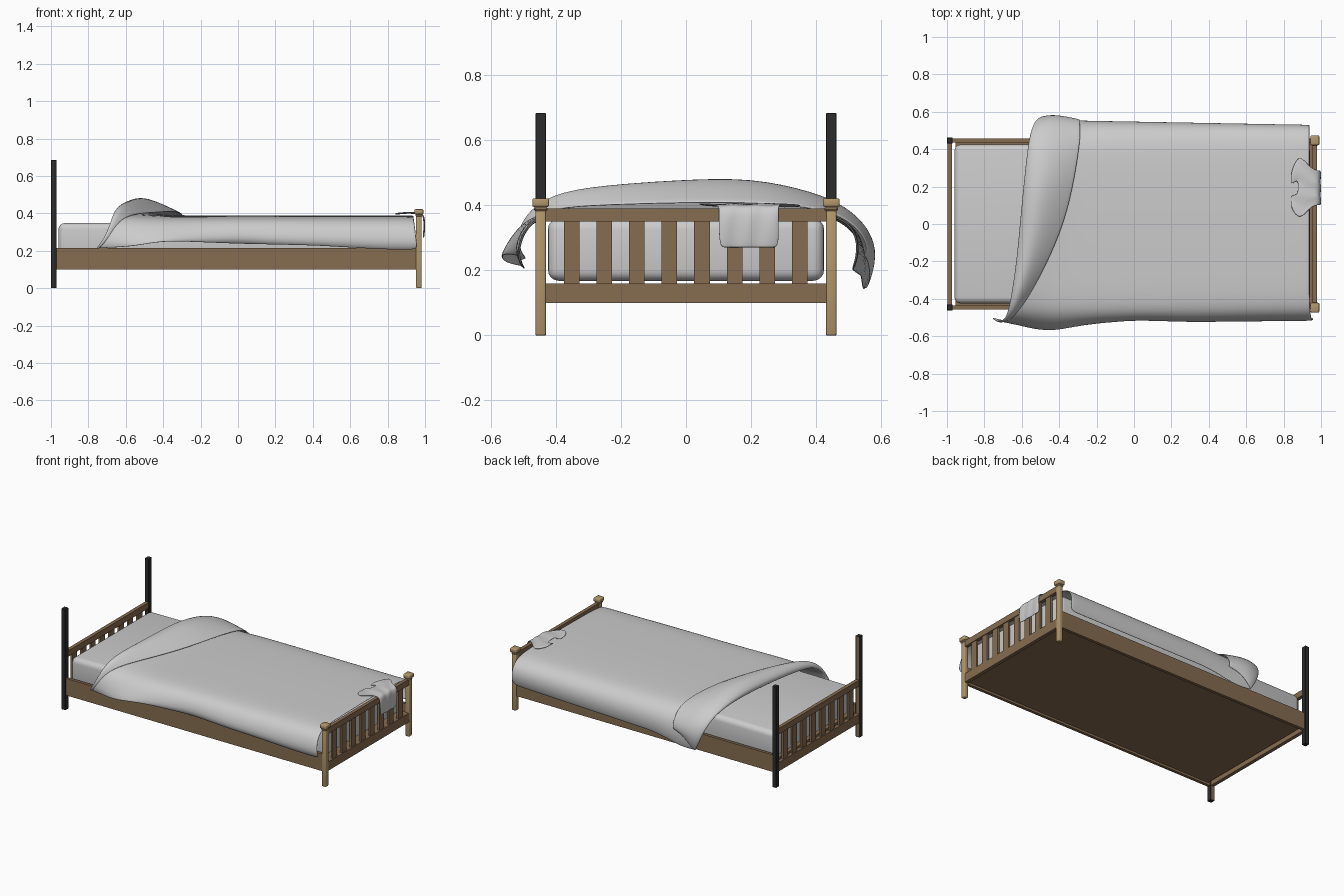
import bpy, bmesh, math
from mathutils import Vector

if "Cube" in bpy.data.objects:
    bpy.data.objects.remove(bpy.data.objects["Cube"])


def material(name, r, g, b):
    m = bpy.data.materials.new(name)
    m.use_nodes = True
    m.diffuse_color = (r, g, b, 1)
    m.node_tree.nodes["Principled BSDF"].inputs["Base Color"].default_value = (r, g, b, 1)
    return m


WOOD = material("brown wood", 0.24, 0.15, 0.082)
TAN = material("light wood", 0.44, 0.31, 0.15)
DARK = material("dark metal", 0.025, 0.025, 0.025)
CLOTH = material("grey cloth", 0.6, 0.6, 0.6)


def finish(name, bm, mat, smooth=True):
    bmesh.ops.recalc_face_normals(bm, faces=bm.faces)
    mesh = bpy.data.meshes.new(name)
    bm.to_mesh(mesh)
    bm.free()
    mesh.materials.append(mat)
    ob = bpy.data.objects.new(name, mesh)
    bpy.context.collection.objects.link(ob)
    if smooth:
        for p in mesh.polygons:
            p.use_smooth = True
    return ob


def box(name, xs, ys, zs, mat, bevel=0.0, segments=1):
    bm = bmesh.new()
    bmesh.ops.create_cube(bm, size=1)
    for v in bm.verts:
        v.co = Vector([(a + b) / 2 + c * (b - a) for (a, b), c in zip((xs, ys, zs), v.co)])
    if bevel:
        bmesh.ops.bevel(bm, geom=bm.edges[:], offset=bevel, segments=segments,
                        affect='EDGES', profile=0.5)
    return finish(name, bm, mat, segments > 1)


def curve(points, t):
    """Linear lookup in a short list of (t, value) pairs."""
    if t <= points[0][0]:
        return points[0][1]
    for (a, p), (b, q) in zip(points, points[1:]):
        if t <= b:
            return p + (q - p) * (t - a) / (b - a)
    return points[-1][1]


def sheet(name, rows, thickness, skip=()):
    """Soft cloth lofted through rows of points."""
    bm = bmesh.new()
    grid = [[bm.verts.new(p) for p in row] for row in rows]
    for i in range(len(grid) - 1):
        for j in range(len(grid[0]) - 1):
            if (i, j) not in skip:
                bm.faces.new((grid[i][j], grid[i][j + 1], grid[i + 1][j + 1], grid[i + 1][j]))
    bmesh.ops.delete(bm, geom=[v for v in bm.verts if not v.link_faces], context='VERTS')
    ob = finish(name, bm, CLOTH)
    solid = ob.modifiers.new("thickness", 'SOLIDIFY')
    solid.thickness = thickness
    solid.offset = 0
    ob.modifiers.new("softness", 'SUBSURF').levels = 2
    ob.modifiers["softness"].render_levels = 2


# Posts
for side, s in (("right", -1), ("left", 1)):
    y = 0.447 * s
    head = box(f"{side}_head_post", (-1, -0.97), (y - 0.016, y + 0.016), (0, 0.685), DARK, 0.002)
    if s < 0:
        # the right post has a wooden inner face
        head.data.materials.append(WOOD)
        for p in head.data.polygons:
            p.material_index = int(p.normal.y > 0.9)
    box(f"{side}_foot_post", (0.952, 0.982), (y - 0.016, y + 0.016), (0, 0.39), TAN, 0.005, 2)
    box(f"{side}_foot_post_cap", (0.943, 0.991), (y - 0.026, y + 0.026), (0.395, 0.422), TAN, 0.006, 2)
    box(f"{side}_foot_post_neck", (0.948, 0.986), (y - 0.021, y + 0.021), (0.382, 0.397), TAN, 0.005)
    box(f"{side}_side_rail", (-0.97, 0.955), (y - 0.01, y + 0.01), (0.1, 0.215), WOOD)

# Headboard and footboard
for end, x in (("head", -0.985), ("foot", 0.967)):
    box(f"{end}_top_rail", (x - 0.012, x + 0.012), (-0.435, 0.435), (0.35, 0.39), WOOD)
    box(f"{end}_lower_rail", (x - 0.012, x + 0.012), (-0.435, 0.435), (0.1, 0.16), WOOD)
    for i in range(8):
        y = -0.352 + i * 0.1003
        box(f"{end}_slat_{i + 1}", (x - 0.007, x + 0.007), (y - 0.024, y + 0.024),
            (0.15, 0.36), WOOD)

# Base panel and mattress, which is a little lower at the head
box("base_panel", (-0.955, 0.957), (-0.44, 0.44), (0.115, 0.16), WOOD)
mattress = box("mattress", (-0.96, 0.94), (-0.425, 0.425), (0.168, 0.36), CLOTH, 0.034, 4)
for v in mattress.data.vertices:
    if v.co.x < 0 and v.co.z > 0.3:
        v.co.z -= 0.012

# Blanket: cross-section from the right hem to the left hem as (y, z)
SECTION = [(-0.5, 0.225), (-0.522, 0.255), (-0.508, 0.315), (-0.468, 0.362), (-0.385, 0.38),
           (-0.2, 0.383), (0, 0.386), (0.2, 0.385), (0.385, 0.38), (0.475, 0.364),
           (0.53, 0.318), (0.545, 0.25), (0.53, 0.19)]
LAST = len(SECTION) - 1
FOLD_X = [-0.755, -0.725, -0.69, -0.67, -0.65, -0.62, -0.6, -0.58, -0.56, -0.545,
          -0.52, -0.49, -0.45]
FLAP_WIDTH = [0.01, 0.015, 0.02, 0.045, 0.09, 0.16, 0.225, 0.255, 0.265, 0.26, 0.23, 0.2, 0.16]
LIFT = [0.005, 0.005, 0.008, 0.028, 0.062, 0.08, 0.09, 0.097, 0.06, 0.04, 0.035, 0.03, 0.02]
RIGHT_HEM = [(-0.75, -0.012), (-0.57, -0.005), (-0.4, 0.028), (0, 0.012), (0.4, 0.003),
             (0.8, -0.02), (0.95, -0.022)]
LEFT_HEM = [(-0.45, -0.045), (-0.35, -0.055), (-0.15, -0.01), (0.95, 0.01)]
RIGHT_OUT = [(-0.72, 0), (-0.6, 0.045), (-0.47, 0.08), (-0.25, 0.03), (0, -0.01),
             (0.3, 0.008), (0.95, -0.005)]
LEFT_OUT = [(-0.5, 0.015), (-0.2, 0.01), (0.95, -0.02)]


def side_weight(j):
    return max(0, (abs(j - LAST / 2) - 2.5) / (LAST / 2 - 2.5))


def blanket_point(j, x):
    y, z = SECTION[j]
    w = side_weight(j)
    right = j < LAST / 2
    y += -w * w * curve(RIGHT_OUT, x) if right else w * curve(LEFT_OUT, x)
    z += w * curve(RIGHT_HEM if right else LEFT_HEM, x)
    return Vector((x, y, z))


def outward(j):
    a, b = SECTION[max(j - 1, 0)], SECTION[min(j + 1, LAST)]
    return Vector((0, a[1] - b[1], b[0] - a[0])).normalized()


rows = []
for k in range(17):
    t = k / 16
    row = []
    for j in range(LAST + 1):
        foot = 0.942 + (0.025 * side_weight(j) if j < 4 else 0)
        p = blanket_point(j, foot + (FOLD_X[j] - foot) * t)
        row.append(p + outward(j) * LIFT[j] * 0.25 * max(0, t - 0.85) / 0.15)
    rows.append(row)
# Turned-back flap: share of the flap width, share of the lift
for along, up in ((-0.06, 0.6), (0.1, 0.95), (0.35, 1.05), (0.65, 0.75), (0.9, 0.4), (1.0, 0.25)):
    row = []
    for j in range(LAST + 1):
        p = blanket_point(j, FOLD_X[j] + along * FLAP_WIDTH[j])
        p += outward(j) * LIFT[j] * up
        # the left end of the flap hangs less far than the blanket below
        if j > 9:
            p.z += 0.011 * (j - 9) ** 2 * min(1, max(along, 0) * 2)
        row.append(p)
    rows.append(row)
sheet("blanket", rows, 0.008)

# Shirt draped over the foot rail: path (x, z) with right and left limits in y
SHIRT = [(0.84, 0.397, 0.085, 0.28), (0.875, 0.401, 0.03, 0.365), (0.91, 0.403, 0.045, 0.345),
         (0.945, 0.402, 0.09, 0.3), (0.978, 0.4, 0.1, 0.288), (0.994, 0.385, 0.1, 0.285),
         (0.997, 0.33, 0.1, 0.287), (0.992, 0.268, 0.103, 0.285)]
shirt_rows = []
for i, (x, z, y0, y1) in enumerate(SHIRT):
    row = []
    for c in range(9):
        ripple = 0.004 * math.sin(c * 2.1 + i)
        row.append((x + (ripple if i > 4 else 0), y0 + (y1 - y0) * c / 8,
                    z + (ripple if i <= 4 else 0)))
    shirt_rows.append(row)
sheet("draped_shirt", shirt_rows, 0.006, skip={(0, 3), (0, 4)})
